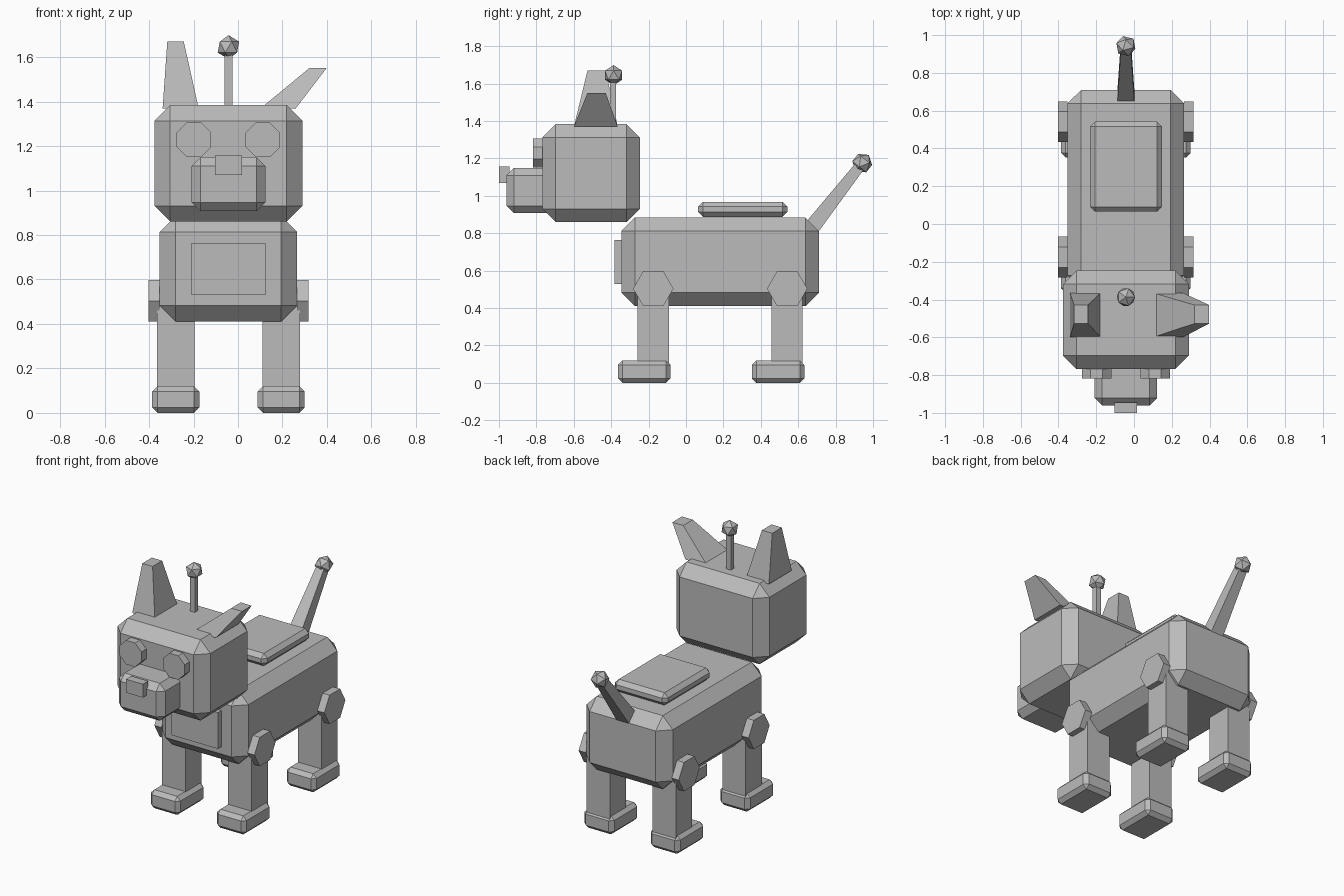
import bpy, bmesh, math
from mathutils import Vector, Matrix

if "Cube" in bpy.data.objects:
    bpy.data.objects.remove(bpy.data.objects["Cube"])

MID = -0.043  # x of the body's centre plane

GREY = (0.5, 0.5, 0.5, 1)
metal = bpy.data.materials.new("plain_grey")
metal.use_nodes = True
metal.diffuse_color = GREY
metal.node_tree.nodes["Principled BSDF"].inputs["Base Color"].default_value = GREY


def finish(name, bm):
    bmesh.ops.recalc_face_normals(bm, faces=bm.faces)
    mesh = bpy.data.meshes.new(name)
    bm.to_mesh(mesh)
    bm.free()
    mesh.materials.append(metal)
    obj = bpy.data.objects.new(name, mesh)
    bpy.context.collection.objects.link(obj)
    return obj


def box(name, x, y, z, chamfer=0):
    """Box from (min, max) ranges, with optional flat chamfers."""
    bm = bmesh.new()
    bmesh.ops.create_cube(bm, size=1)
    for v in bm.verts:
        v.co = [r[0] if c < 0 else r[1] for c, r in zip(v.co, (x, y, z))]
    if chamfer:
        bmesh.ops.bevel(bm, geom=bm.edges[:], offset=chamfer, segments=1,
                        affect='EDGES', clamp_overlap=True)
    return finish(name, bm)


def centred(half, mid=MID):
    return (mid - half, mid + half)


def taper(name, base, tip, base_half, tip_half, matrix=Matrix()):
    """Four-sided spike between two rectangles, free to lean sideways."""
    bm = bmesh.new()
    bmesh.ops.create_cube(bm, size=2)
    for v in bm.verts:
        c, h = (base, base_half) if v.co.z < 0 else (tip, tip_half)
        v.co = Vector(c) + Vector((v.co.x * h[0], v.co.y * h[1], 0))
    bm.transform(matrix)
    return finish(name, bm)


def prism(name, centre, radius, depth, sides, rotation):
    bm = bmesh.new()
    bmesh.ops.create_cone(bm, cap_ends=True, segments=sides, radius1=radius,
                          radius2=radius, depth=depth)
    bm.transform(Matrix.Translation(centre) @ rotation)
    return finish(name, bm)


def ball(name, centre, radius, rotation=Matrix()):
    bm = bmesh.new()
    bmesh.ops.create_icosphere(bm, subdivisions=1, radius=radius)
    bm.transform(Matrix.Translation(centre) @ rotation)
    return finish(name, bm)


# Body with chest and back panels
box("body", centred(0.309), (-0.345, 0.71), (0.41, 0.885), 0.072)
box("chest_panel", centred(0.166), (-0.382, -0.33), (0.53, 0.765))
box("back_panel", centred(0.19), (0.065, 0.542), (0.887, 0.968), 0.026)

# Head, muzzle and nose
box("head", centred(0.333), (-0.768, -0.247), (0.86, 1.384), 0.071)
box("muzzle", centred(0.166), (-0.96, -0.70), (0.907, 1.15), 0.04)
box("nose", centred(0.06), (-1.0, -0.945), (1.07, 1.157))

# Eyes: octagonal discs with flat tops
for side, s in (("right", -1), ("left", 1)):
    turn = Matrix.Rotation(math.pi / 2, 4, 'X') @ Matrix.Rotation(math.pi / 8, 4, 'Z')
    prism(side + "_eye", (MID + s * 0.155, -0.775, 1.228), 0.084, 0.086, 8, turn)

# Ears: one upright, one folded outward
taper("right_ear", (-0.258, -0.482, 1.37), (-0.281, -0.478, 1.67),
      (0.081, 0.117), (0.037, 0.049))
taper("left_ear", (0.181, -0.482, 1.37), (0.359, -0.478, 1.55),
      (0.079, 0.117), (0.039, 0.049))

# Antenna
box("antenna_rod", centred(0.018), centred(0.017, -0.39), (1.36, 1.62))
ball("antenna_ball", (MID, -0.387, 1.645), 0.054)

# Tail leaning back, with a ball at its tip
root, end = Vector((MID, 0.66, 0.815)), Vector((MID, 0.942, 1.175))
lean = (end - root).to_track_quat('Z', 'Y').to_matrix().to_4x4()
taper("tail", (0, 0, 0), (0, 0, (end - root).length),
      (0.046, 0.043), (0.027, 0.027), Matrix.Translation(root) @ lean)
ball("tail_ball", end, 0.056, lean)

# Legs with hexagonal hip joints and chamfered feet
for side, s in (("right", -1), ("left", 1)):
    for end_name, y in (("front", -0.175), ("rear", 0.541)):
        name = end_name + "_" + side
        leg_x = MID + s * 0.237
        box(name + "_leg", centred(0.084, leg_x), centred(0.083, y), (0.08, 0.5))
        box(name + "_foot", centred(0.106, leg_x), (y - 0.189, y + 0.092), (0, 0.12), 0.024)
        prism(name + "_joint", (MID + s * 0.334, y, 0.504), 0.108, 0.05, 6,
              Matrix.Rotation(math.pi / 2, 4, 'Y'))
